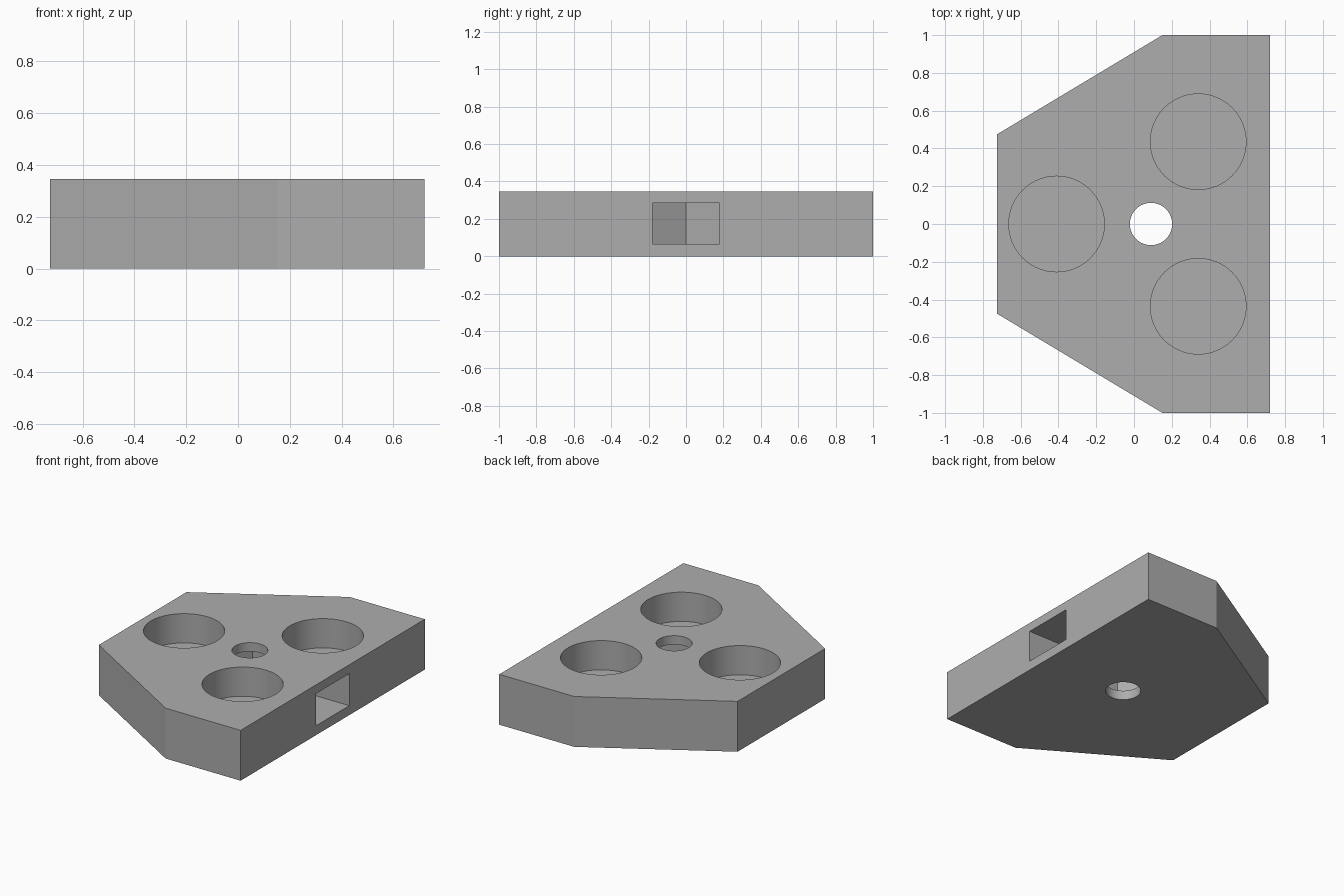
import bpy
import bmesh
from math import radians, cos, sin, sqrt

if "Cube" in bpy.data.objects:
    bpy.data.objects.remove(bpy.data.objects["Cube"], do_unlink=True)

HEIGHT = 0.346
HOLE_X = 0.09          # centre of the bolt hole
POCKET_FLOOR = 0.145
NUT_HALF = 0.18        # half the width across the nut's flats

grey = bpy.data.materials.new("plain_grey")
grey.use_nodes = True
colour = (0.42, 0.42, 0.42, 1)
grey.diffuse_color = colour
grey.node_tree.nodes["Principled BSDF"].inputs["Base Color"].default_value = colour


def prism(name, outline, bottom, top):
    """Extrude a flat outline between two heights."""
    bm = bmesh.new()
    face = bm.faces.new([bm.verts.new((x, y, bottom)) for x, y in outline])
    result = bmesh.ops.extrude_face_region(bm, geom=[face])
    verts = [v for v in result["geom"] if isinstance(v, bmesh.types.BMVert)]
    bmesh.ops.translate(bm, verts=verts, vec=(0, 0, top - bottom))
    bmesh.ops.recalc_face_normals(bm, faces=bm.faces)
    mesh = bpy.data.meshes.new(name)
    bm.to_mesh(mesh)
    bm.free()
    mesh.materials.append(grey)
    obj = bpy.data.objects.new(name, mesh)
    bpy.context.collection.objects.link(obj)
    return obj


def circle(x, y, radius, sides=96):
    return [(x + radius * cos(radians(360 * i / sides)),
             y + radius * sin(radians(360 * i / sides))) for i in range(sides)]


# Body: a block with the two left corners cut away
half = [(0.72, 1.0), (0.15, 1.0), (-0.725, 0.475)]
body = prism("body", half + [(x, -y) for x, y in reversed(half)], 0, HEIGHT)

# Three round blind pockets, evenly spaced around the bolt hole
cutters = []
for i, angle in enumerate((60, 180, 300)):
    a = radians(angle)
    outline = circle(HOLE_X + 0.5 * cos(a), 0.503 * sin(a), 0.253)
    cutters.append(prism(f"pocket_cutter_{i}", outline, POCKET_FLOOR, HEIGHT + 0.1))

# Bolt hole right through
cutters.append(prism("bolt_hole_cutter", circle(HOLE_X, 0, 0.112), -0.1, HEIGHT + 0.1))

# Side slot ending in half a hexagon around the bolt hole
side = NUT_HALF / sqrt(3)
slot = [(0.9, -NUT_HALF), (0.9, NUT_HALF), (HOLE_X - side, NUT_HALF),
        (HOLE_X - 2 * side, 0), (HOLE_X - side, -NUT_HALF)]
cutters.append(prism("nut_slot_cutter", slot, 0.065, 0.285))

# Cut everything from the body
for cutter in cutters:
    cutter.hide_render = True
    mod = body.modifiers.new(cutter.name, "BOOLEAN")
    mod.operation = "DIFFERENCE"
    mod.solver = "EXACT"
    mod.object = cutter
bpy.context.view_layer.objects.active = body
body.select_set(True)
for mod in list(body.modifiers):
    bpy.ops.object.modifier_apply(modifier=mod.name)
for cutter in cutters:
    bpy.data.objects.remove(cutter, do_unlink=True)

bpy.ops.object.shade_smooth_by_angle(angle=radians(25))
